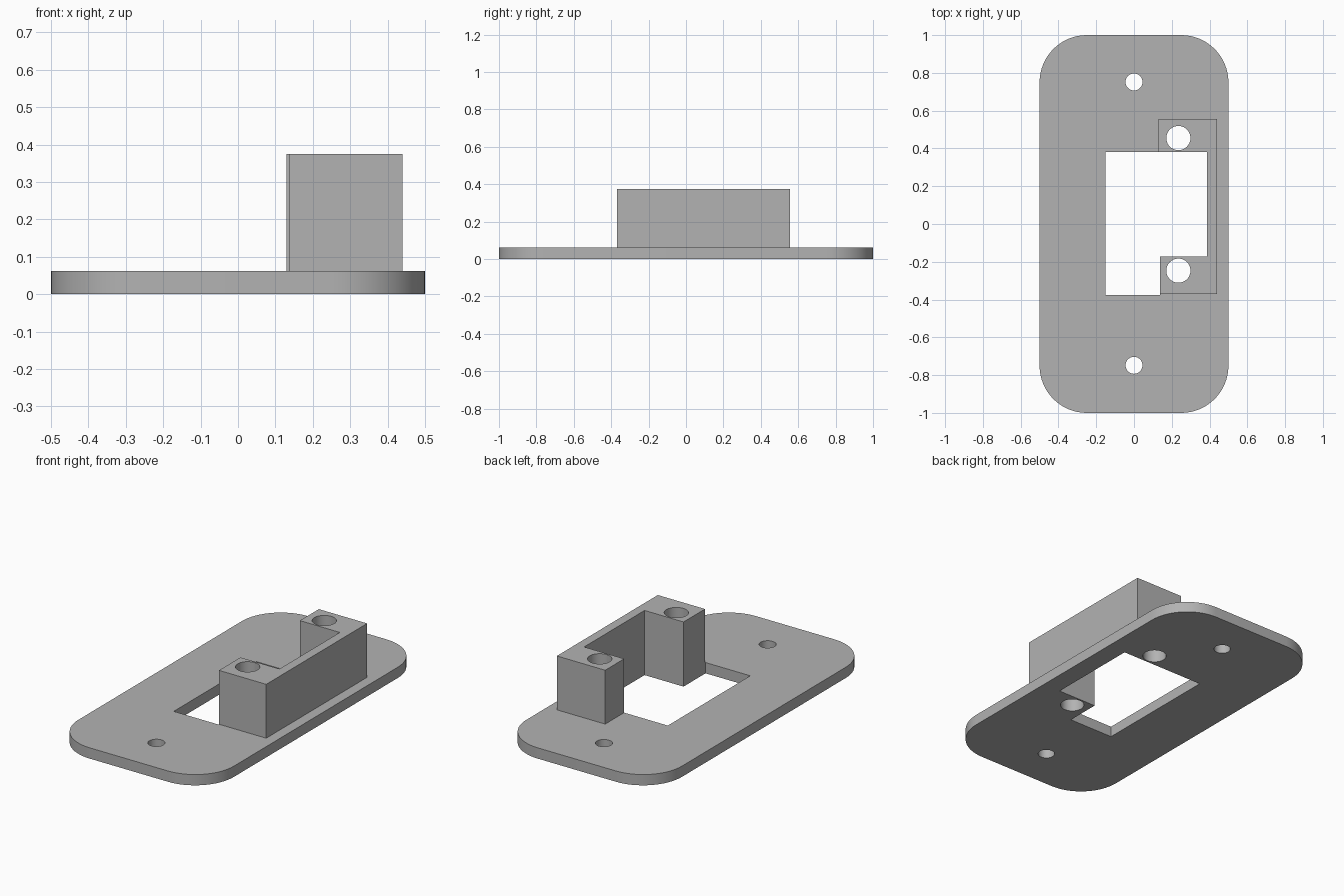
import bpy, bmesh, math
from math import cos, sin, pi

if "Cube" in bpy.data.objects:
    bpy.data.objects.remove(bpy.data.objects["Cube"], do_unlink=True)

grey = bpy.data.materials.new("plain grey")
grey.use_nodes = True
colour = (0.45, 0.45, 0.45, 1)
grey.diffuse_color = colour
grey.node_tree.nodes["Principled BSDF"].inputs["Base Color"].default_value = colour


def prism(name, outline, z0, z1):
    """Extrude a counter-clockwise outline from z0 to z1."""
    bm = bmesh.new()
    face = bm.faces.new([bm.verts.new((x, y, z0)) for x, y in outline])
    ext = bmesh.ops.extrude_face_region(bm, geom=[face])
    for v in ext["geom"]:
        if isinstance(v, bmesh.types.BMVert):
            v.co.z = z1
    bmesh.ops.recalc_face_normals(bm, faces=bm.faces)
    mesh = bpy.data.meshes.new(name)
    bm.to_mesh(mesh)
    bm.free()
    mesh.materials.append(grey)
    ob = bpy.data.objects.new(name, mesh)
    bpy.context.collection.objects.link(ob)
    return ob


def arc(x, y, r, start, end, n):
    return [(x + r * cos(start + (end - start) * i / n),
             y + r * sin(start + (end - start) * i / n)) for i in range(n + 1)]


def combine(target, other, operation):
    """Apply a boolean and discard the helper."""
    bpy.context.view_layer.objects.active = target
    mod = target.modifiers.new(operation, "BOOLEAN")
    mod.operation, mod.object, mod.solver = operation, other, "EXACT"
    bpy.ops.object.modifier_apply(modifier=mod.name)
    bpy.data.objects.remove(other, do_unlink=True)


# Base plate with rounded corners
half_x, half_y, r = 0.5, 1.0, 0.25
outline = []
for k, (sx, sy) in enumerate([(1, 1), (-1, 1), (-1, -1), (1, -1)]):
    outline += arc(sx * (half_x - r), sy * (half_y - r), r, k * pi / 2, (k + 1) * pi / 2, 16)
plate = prism("mounting_plate", outline, 0, 0.0625)

# Raised bracket block
block = prism("bracket", [(0.13, -0.37), (0.44, -0.37), (0.44, 0.555), (0.13, 0.555)], 0.03, 0.375)
combine(plate, block, "UNION")

# L-shaped window, leaving two posts and a thin wall
window = [(-0.15, -0.375), (0.137, -0.375), (0.137, -0.173),
          (0.387, -0.173), (0.387, 0.381), (-0.15, 0.381)]
combine(plate, prism("window_cutter", window, -0.1, 0.5), "DIFFERENCE")

# Screw holes through the plate and the posts
for x, y, radius in [(0, 0.752, 0.045), (0, -0.748, 0.045), (0.235, 0.455, 0.064), (0.235, -0.247, 0.064)]:
    circle = arc(x, y, radius, 0, 2 * pi, 40)[:-1]
    combine(plate, prism("hole_cutter", circle, -0.1, 0.5), "DIFFERENCE")

# Smooth the round walls, keep the edges crisp
bpy.ops.object.select_all(action="DESELECT")
plate.select_set(True)
bpy.context.view_layer.objects.active = plate
bpy.ops.object.shade_smooth_by_angle(angle=math.radians(30))
